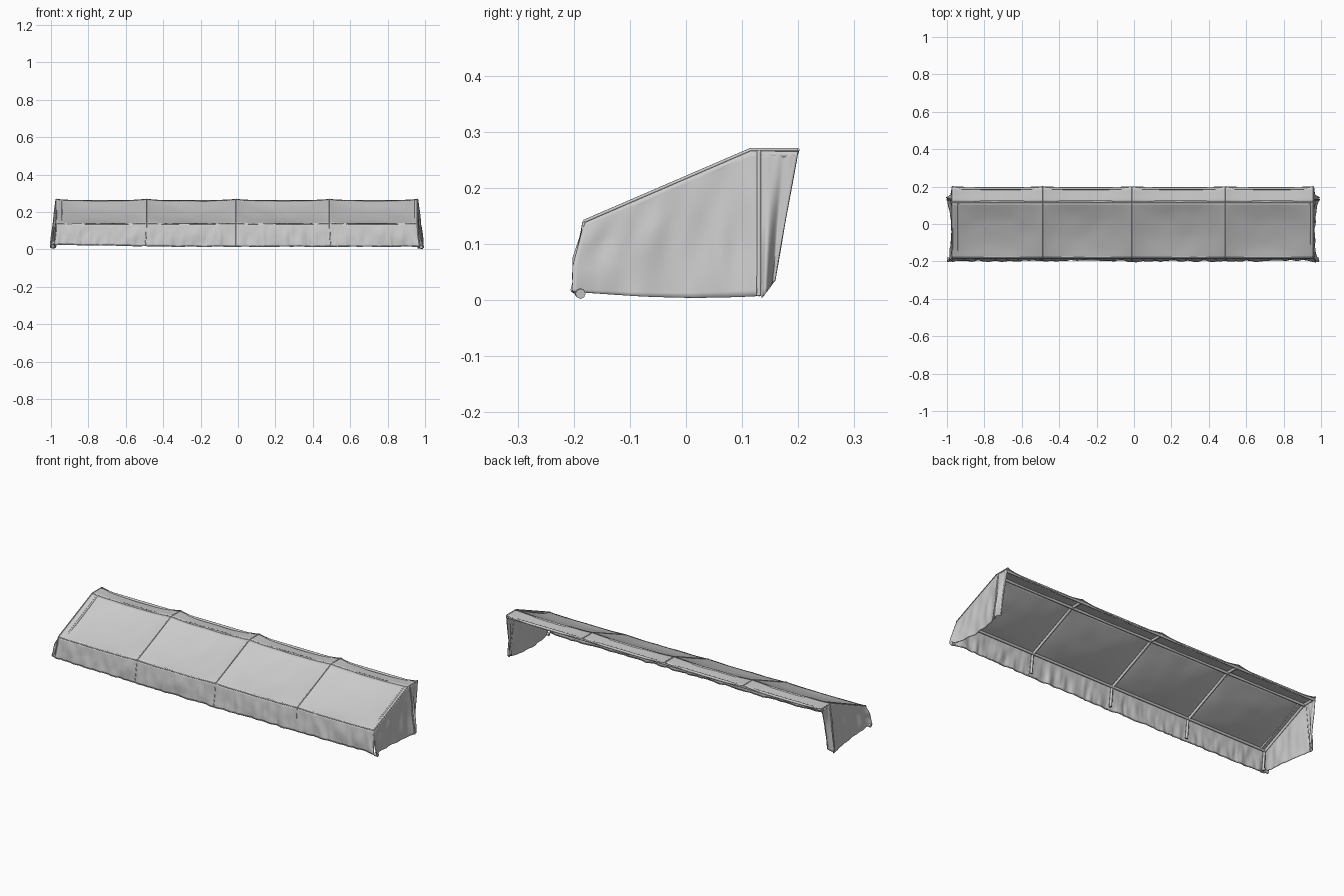
import bpy, bmesh
from math import sin, cos, pi
from mathutils import noise, Vector

if "Cube" in bpy.data.objects:
    bpy.data.objects.remove(bpy.data.objects["Cube"])

RIBS = [-0.972, -0.49, -0.01, 0.49, 0.96]
RIDGE_Y, BACK_Y, EAVE_Y = 0.115, 0.2, -0.182
EAVE_Z, TOP_Z = 0.139, 0.268


def lerp(a, b, t):
    return a + (b - a) * t


def sheet(name, f, nu, nv, thick=0.003):
    """Cloth grid from f(u, v) with a little thickness."""
    bm = bmesh.new()
    g = [[bm.verts.new(f(i / nu, j / nv)) for j in range(nv + 1)] for i in range(nu + 1)]
    for i in range(nu):
        for j in range(nv):
            bm.faces.new((g[i][j], g[i + 1][j], g[i + 1][j + 1], g[i][j + 1]))
    bmesh.ops.recalc_face_normals(bm, faces=bm.faces)
    me = bpy.data.meshes.new(name)
    bm.to_mesh(me)
    bm.free()
    me.shade_smooth()
    ob = bpy.data.objects.new(name, me)
    bpy.context.collection.objects.link(ob)
    m = ob.modifiers.new("thickness", 'SOLIDIFY')
    m.thickness = thick
    m.offset = 0
    return ob


def tube(name, pts, r):
    """Round bar or piping along a list of points."""
    cu = bpy.data.curves.new(name, 'CURVE')
    cu.dimensions = '3D'
    cu.bevel_depth = r
    cu.bevel_resolution = 2
    cu.use_fill_caps = True
    sp = cu.splines.new('POLY')
    sp.points.add(len(pts) - 1)
    for p, c in zip(sp.points, pts):
        p.co = (*c, 1)
    ob = bpy.data.objects.new(name, cu)
    bpy.context.collection.objects.link(ob)
    return ob


def span(x):
    """0 at each rib, 1 halfway between ribs."""
    for a, b in zip(RIBS, RIBS[1:]):
        if x <= b + 1e-6:
            t = min(max((x - a) / (b - a), 0), 1)
            return abs(sin(pi * t)) ** 0.6
    return 0


def wrinkle(a, b, c=0.0):
    return noise.noise(Vector((a, b, c)))


def roof_x(u):
    return lerp(RIBS[0], RIBS[-1], u)


# Sloping roof cloth, sagging between the ribs
def slope(u, v):
    x, s = roof_x(u), span(roof_x(u))
    sag = 0.021 * s * sin(pi * lerp(0.06, 0.86, v)) + 0.003 * s * wrinkle(x * 9, v * 3)
    return (x, lerp(EAVE_Y, RIDGE_Y, v), lerp(EAVE_Z, TOP_Z, v) - sag)


# Narrow flat strip behind the ridge
def strip(u, v):
    x, y, z = slope(u, 1)
    s = span(x)
    return (x, lerp(RIDGE_Y, BACK_Y - 0.006 * s, v), z - 0.008 * s * v)


# Front valance hanging from the eave
def valance(u, v):
    x, y, z = slope(u, 0)
    t = v * (1.4 - 0.4 * v)
    bottom = 0.016 + 0.016 * max(0, -x - 0.3) + 0.004 * wrinkle(x * 14, 3)
    fold = 0.009 * wrinkle(x * 26, v * 1.5, 7) + 0.004 * wrinkle(x * 55, v, 2)
    bulge = -0.014 * min(t, 1)
    return (x * (1 + 0.012 * v * v), y + bulge + fold * v ** 0.6, lerp(z, bottom, v))


# End panels, flaring at the bottom corners
def end_panel(side):
    edge = RIBS[-1] if side > 0 else -RIBS[0]

    def f(u, v):
        y = lerp(EAVE_Y - 0.02 * min(1, v * 1.6), 0.13, u)
        k = min(max((y - EAVE_Y) / (RIDGE_Y - EAVE_Y), 0), 1)
        top = lerp(EAVE_Z, TOP_Z, k) - 0.002
        bottom = 0.015 - 0.011 * sin(pi * u * 0.75)
        if side < 0:
            bottom += 0.022 * (1 - u) ** 2
        corner = (2 * u - 1) ** 4
        flare = (0.006 + 0.022 * corner) * v
        fold = 0.009 * wrinkle(u * 7, v * 1.6, side * 5) * min(1, v * 3)
        return (side * (edge + flare + fold), y, lerp(top, bottom, v))
    return f


# Loose tapering flap behind each end panel
def end_flap(side):
    edge = RIBS[-1] if side > 0 else -RIBS[0]

    def f(u, v):
        y0, y1 = lerp(0.128, 0.135, v), lerp(BACK_Y, 0.158, v)
        fold = 0.012 * sin(pi * u * 2) * v + 0.006 * wrinkle(u * 4, v * 2, side)
        return (side * (edge + 0.026 * v * (1 - 0.7 * u) + fold * min(1, u * 4)),
                lerp(y0, y1, u), lerp(TOP_Z - 0.003, lerp(0.004, 0.035, u), v))
    return f


sheet("roof_cloth", slope, 160, 22)
sheet("back_strip", strip, 160, 5)
sheet("front_valance", valance, 240, 12)
for side, label in ((-1, "left"), (1, "right")):
    sheet(label + "_end_panel", end_panel(side), 44, 24)
    sheet(label + "_back_flap", end_flap(side), 14, 24)
    # Rolled hem at the front bottom corner
    tx, ty, tz = end_panel(side)(0, 1)
    tube(label + "_corner_roll", [(tx, ty + 0.014, tz - 0.004),
         (tx - side * 0.02, ty + 0.012, tz - 0.002)], 0.009)
    # Inner seam beside each end
    sx = side * 0.94
    tube(label + "_inner_rail", [(sx, EAVE_Y + 0.01, EAVE_Z - 0.003),
         (sx, RIDGE_Y, TOP_Z - 0.005)], 0.005)

# Frame ribs under the cloth and piping over it
for i, x in enumerate(RIBS):
    xi = x * 0.995
    tube(f"rib_{i}", [(xi, -0.188, 0.03), (xi, -0.177, EAVE_Z - 0.008),
         (xi, RIDGE_Y, TOP_Z - 0.009), (xi, BACK_Y - 0.006, TOP_Z - 0.009)], 0.007)
    tube(f"rib_piping_{i}", [(x, EAVE_Y, EAVE_Z + 0.001),
         (x, RIDGE_Y, TOP_Z), (x, BACK_Y, TOP_Z)], 0.003)
    tube(f"valance_seam_{i}", [valance((x - RIBS[0]) / (RIBS[-1] - RIBS[0]), j / 6)
         for j in range(7)], 0.003)

# Long rails at ridge, back and eave
for name, y, z in (("ridge_rail", RIDGE_Y + 0.006, TOP_Z - 0.012),
                   ("back_rail", BACK_Y - 0.01, TOP_Z - 0.012),
                   ("eave_rail", EAVE_Y + 0.009, EAVE_Z - 0.006)):
    tube(name, [(RIBS[0], y, z), (RIBS[-1], y, z)], 0.007)

# Piping along the cloth folds and edges
for name, f, v in (("ridge_piping", slope, 1), ("eave_piping", slope, 0),
                   ("back_hem", strip, 1), ("valance_hem", valance, 1)):
    tube(name, [f(i / 120, v) for i in range(121)], 0.0025)

# Post at the back of each end panel
for side, label in ((-1, "left"), (1, "right")):
    tube(label + "_back_fold", [end_panel(side)(1, j / 8) for j in range(9)], 0.004)
